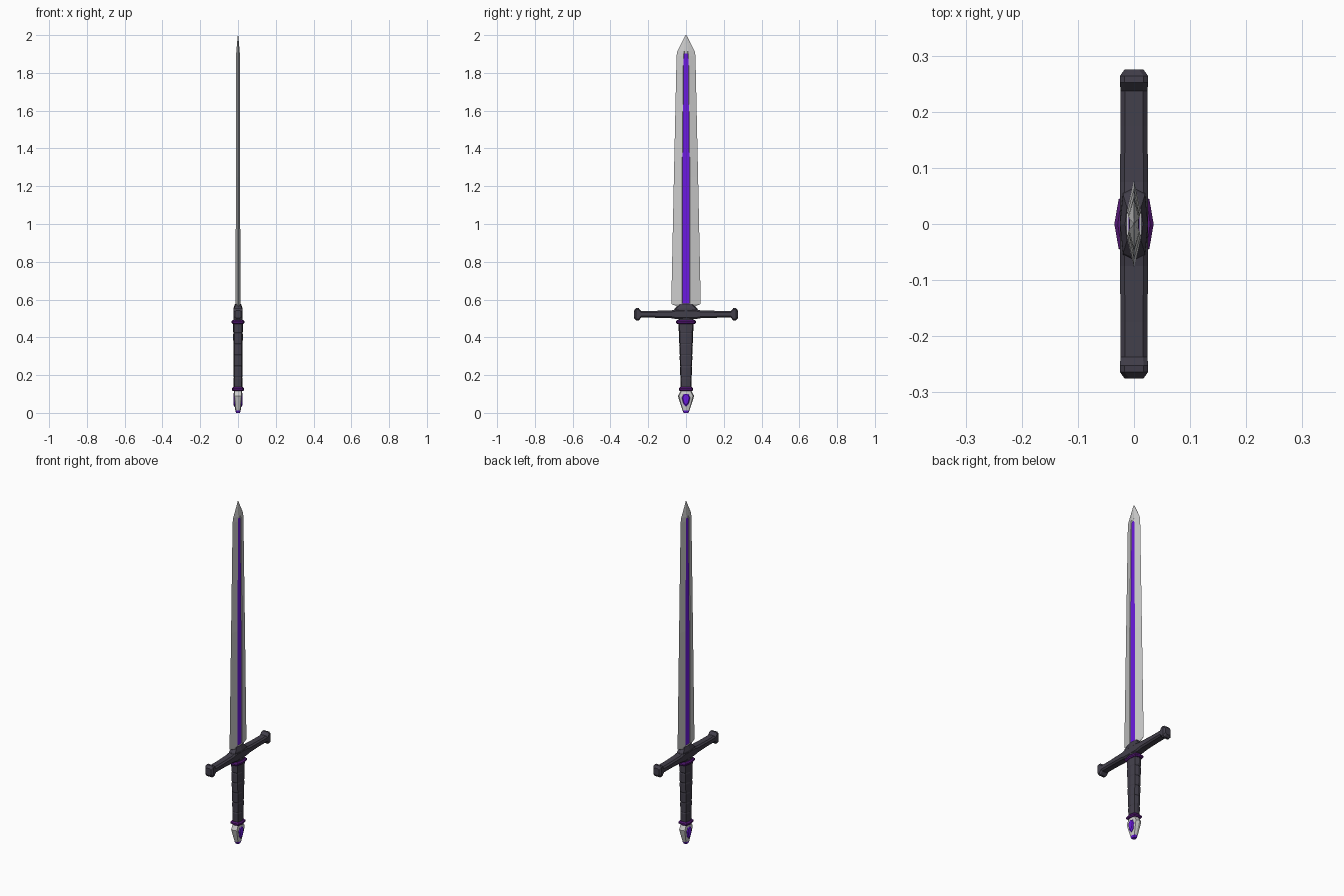
import bpy, bmesh

if "Cube" in bpy.data.objects:
    bpy.data.objects.remove(bpy.data.objects["Cube"])


def material(name, rgb):
    m = bpy.data.materials.new(name)
    m.diffuse_color = (*rgb, 1)
    m.use_nodes = True
    m.node_tree.nodes["Principled BSDF"].inputs["Base Color"].default_value = m.diffuse_color
    return m


DARK = material("dark_metal", (0.055, 0.05, 0.07))
PURPLE = material("purple_glow", (0.15, 0.01, 0.75))
DEEP = material("purple_band", (0.10, 0.01, 0.20))


def loft(name, rings, mat=None):
    """Skin a list of equal-length point rings and cap both ends."""
    bm = bmesh.new()
    loops = [[bm.verts.new(p) for p in r] for r in rings]
    n = len(rings[0])
    for a, b in zip(loops, loops[1:]):
        for i in range(n):
            j = (i + 1) % n
            bm.faces.new((a[i], a[j], b[j], b[i]))
    bm.faces.new(loops[0][::-1])
    bm.faces.new(loops[-1])
    bmesh.ops.recalc_face_normals(bm, faces=bm.faces)
    me = bpy.data.meshes.new(name)
    bm.to_mesh(me)
    bm.free()
    ob = bpy.data.objects.new(name, me)
    bpy.context.collection.objects.link(ob)
    if mat:
        me.materials.append(mat)
    return ob


def octagon(hx, hy, z):
    k = [(1, 0), (.78, .86), (0, 1), (-.78, .86), (-1, 0), (-.78, -.86), (0, -1), (.78, -.86)]
    return [(a * hx, b * hy, z) for a, b in k]


def stack(name, sections, mat=None):
    return loft(name, [octagon(*s) for s in sections], mat)


# Blade: bevelled cross-section with a shallow fuller on both faces
def blade_ring(z, w, t, c, d):
    half = [(w, 0), (c + .003, t), (c, t - d), (-c, t - d), (-c - .003, t), (-w, 0),
            (-c - .003, -t), (-c, d - t), (c, d - t), (c + .003, -t)]
    return [(x, y, z) for y, x in half]


loft("blade", [blade_ring(*s) for s in (
    (0.54, .036, .013, .018, 0), (0.56, .04, .013, .018, 0), (0.577, .078, .0125, .018, 0),
    (0.579, .078, .0125, .018, .004), (1.25, .064, .0115, .018, .004),
    (1.89, .05, .010, .011, .004), (1.915, .046, .009, .007, .001),
    (2.0, .001, .001, .0003, 0))])

# Glowing strip in the fuller
loft("blade_core", [[(t, -c, z), (t, c, z), (-t, c, z), (-t, -c, z)] for z, c, t in (
    (0.579, .018, .0095), (1.25, .0185, .0085), (1.89, .012, .007), (1.925, .003, .007))], PURPLE)


# Crossguard: chamfered bar with flared ends, lofted along y
def guard_ring(y, h, hx, zc=0.522):
    c = .008
    pts = [(hx, h - c), (hx - c, h), (c - hx, h), (-hx, h - c),
           (-hx, c - h), (c - hx, -h), (hx - c, -h), (hx, c - h)]
    return [(x, y, zc + z) for x, z in pts]


arm = [(.05, .026, .025), (.075, .021, .025), (.175, .018, .024), (.237, .018, .024),
       (.252, .034, .025), (.264, .033, .025), (.275, .02, .017)]
loft("crossguard", [guard_ring(-y, h, x) for y, h, x in arm[::-1]] +
     [guard_ring(*s) for s in arm], DARK)

# Blade collar on top of the guard
stack("blade_collar", [(.025, .07, .535), (.025, .06, .552), (.016, .035, .576)], DARK)

# Grip with stepped wraps
wraps = []
N = 6
for i in range(N):
    for f, s in ((0.0, .94), (.1, 1), (.9, 1), (1.0, .94)):
        u = (i + f) / N
        wraps.append(((.023 + .003 * u) * s, (.028 + .012 * u) * s, .13 + .352 * u + (1e-4 if f == 0 else 0)))
stack("grip", wraps, DARK)

# Collar rings
for name, z, hx, hy in (("upper_ring", .481, .035, .052), ("lower_ring", .126, .033, .038)):
    stack(name, [(hx - .006, hy - .006, z - .01), (hx, hy, z - .004),
                 (hx, hy, z + .004), (hx - .006, hy - .006, z + .01)], DEEP)
stack("guard_throat", [(.023, .034, .485), (.025, .045, .505)], DARK)

# Pommel with tip and through-set gem
stack("pommel", [(.014, .018, .012), (.020, .034, .06), (.023, .043, .09), (.022, .026, .12)])
stack("pommel_tip", [(.011, .012, 0), (.0145, .019, .013)], PURPLE)
outline = [(0, .032), (.013, .045), (.022, .08), (.015, .1), (0, .106),
           (-.015, .1), (-.022, .08), (-.013, .045)]
loft("pommel_gem", [[(x, y * s, .074 + (z - .074) * s) for y, z in outline]
                    for x, s in ((-.025, .75), (-.019, 1), (.019, 1), (.025, .75))], PURPLE)
